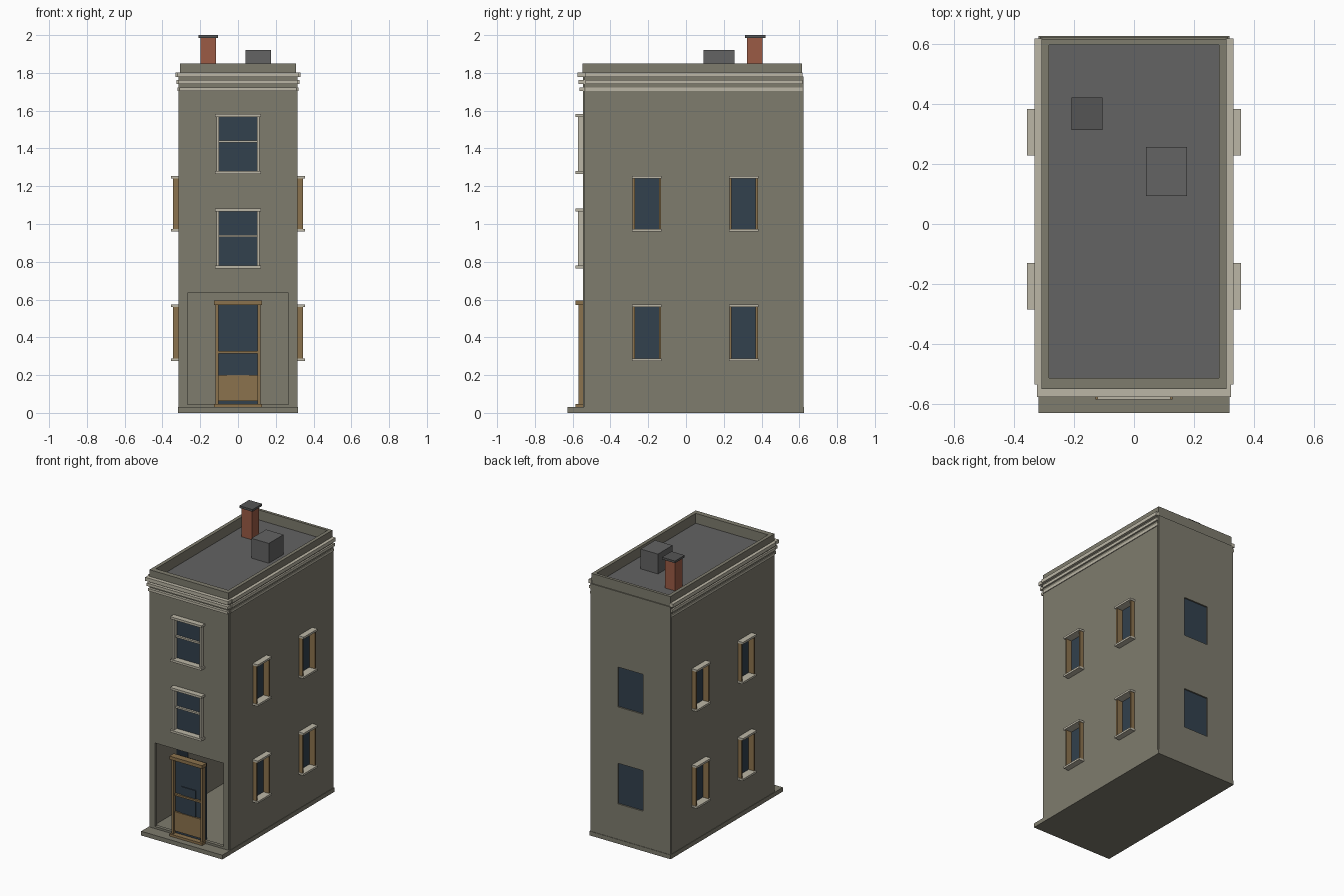
import bpy, bmesh

if "Cube" in bpy.data.objects:
    bpy.data.objects.remove(bpy.data.objects["Cube"], do_unlink=True)


def material(name, r, g, b):
    m = bpy.data.materials.new(name)
    m.use_nodes = True
    m.diffuse_color = (r, g, b, 1)
    m.node_tree.nodes["Principled BSDF"].inputs["Base Color"].default_value = (r, g, b, 1)
    return m


WALL = material("olive render", .21, .20, .155)
TRIM = material("cream trim", .50, .47, .38)
WOOD = material("brown wood", .26, .17, .075)
GLASS = material("dark glass", .032, .052, .075)
ROOF = material("grey roofing", .125, .125, .125)
BRICK = material("red brick", .33, .105, .06)
CAP = material("chimney slate", .09, .09, .09)


def box(name, mat, x, y, z):
    """Axis-aligned box from three (low, high) ranges."""
    bm = bmesh.new()
    bmesh.ops.create_cube(bm, size=1)
    for v in bm.verts:
        v.co = [r[0] if c < 0 else r[1] for c, r in zip(v.co, (x, y, z))]
    mesh = bpy.data.meshes.new(name)
    bm.to_mesh(mesh)
    bm.free()
    mesh.materials.append(mat)
    ob = bpy.data.objects.new(name, mesh)
    bpy.context.collection.objects.link(ob)
    return ob


def cut(wall, *holes):
    """Cut box-shaped openings through a wall and bake the result."""
    cutters = [box("cutter", WALL, *h) for h in holes]
    for c in cutters:
        c.hide_render = True
        mod = wall.modifiers.new("opening", 'BOOLEAN')
        mod.operation = 'DIFFERENCE'
        mod.solver = 'EXACT'
        mod.object = c
    bpy.context.view_layer.update()
    graph = bpy.context.evaluated_depsgraph_get()
    baked = bpy.data.meshes.new_from_object(wall.evaluated_get(graph))
    wall.modifiers.clear()
    wall.data = baked
    for c in cutters:
        bpy.data.objects.remove(c, do_unlink=True)


def sym(a):
    return (-a, a)


SIDE_Y = (-.207, .305)          # side window centres
LOW_Z = ((.28, .567), (.965, 1.247))
FRONT_Z = ((.775, 1.07), (1.275, 1.57))

# Ground slab and roof deck
box("base_slab", WALL, sym(.317), (-.628, .625), (0, .03))
box("inner_floor", WALL, sym(.295), (-.53, .6), (.03, .04))
box("roof_deck", ROOF, sym(.29), (-.515, .6), (1.74, 1.78))

# Front wall with shop opening and two window openings
front = box("front_wall", WALL, sym(.306), (-.545, -.52), (.03, 1.78))
cut(front, (sym(.268), (-.7, -.4), (.045, .635)),
    *[(sym(.108), (-.7, -.4), z) for z in FRONT_Z])

# Back wall with two recessed windows
back = box("back_wall", WALL, sym(.313), (.6, .622), (.03, 1.78))
cut(back, *[(sym(.098), (.5, .7), z) for z in LOW_Z])
for z in LOW_Z:
    box("back_window_glass", GLASS, sym(.1), (.604, .612), z)

# Parapet: four low walls around the roof
for s in (-1, 1):
    box("side_parapet", WALL, sorted((s * .283, s * .308)), (-.548, .615), (1.78, 1.85))
for y in ((-.548, -.512), (.595, .615)):
    box("end_parapet", WALL, sym(.283), y, (1.78, 1.85))

# Side walls with openings, windows and frames
for s, side in ((-1, "right"), (1, "left")):
    def xr(a, b):
        return sorted((s * a, s * b))

    wall = box(side + "_wall", WALL, xr(.288, .314), (-.54, .612), (.03, 1.78))
    cut(wall, *[(xr(.2, .4), (c - .066, c + .066), z) for c in SIDE_Y for z in LOW_Z])
    for c in SIDE_Y:
        for lo, hi in LOW_Z:
            box(side + "_window_glass", GLASS, xr(.292, .300), (c - .068, c + .068), (lo, hi))
            for e in (-1, 1):
                jamb = sorted((c + e * .064, c + e * .075))
                box(side + "_window_jamb", WOOD, xr(.300, .343), jamb, (lo, hi))
            for z in ((lo - .006, lo + .008), (hi - .007, hi + .007)):
                box(side + "_window_ledge", TRIM, xr(.300, .355), (c - .078, c + .078), z)

# Three stepped cornice bands on the front and both sides
for i, z in enumerate(((1.705, 1.723), (1.742, 1.762), (1.778, 1.803))):
    out = .006 * i
    box("front_cornice", TRIM, sym(.311 + out), (-.563 - out, -.53), z)
    for s in (-1, 1):
        box("side_cornice", TRIM, sorted((s * .305, s * (.319 + out))), (-.533, .617), z)

# Front sash windows
for lo, hi in FRONT_Z:
    box("front_window_glass", GLASS, sym(.11), (-.54, -.53), (lo, hi))
    box("front_window_rail", TRIM, sym(.104), (-.555, -.54), ((lo + hi) / 2 + .008, (lo + hi) / 2 + .02))
    for s in (-1, 1):
        box("front_window_jamb", TRIM, sorted((s * .1, s * .113)), (-.573, -.54), (lo, hi))
    for z in ((lo - .01, lo + .006), (hi - .004, hi + .012)):
        box("front_window_ledge", TRIM, sym(.122), (-.584, -.54), z)

# Glazed street door in a timber frame
box("door_glass", GLASS, sym(.113), (-.548, -.505), (.04, .58))
box("door_glass_inset", GLASS, sym(.057), (-.554, -.545), (.2, .387))
box("door_panel", WOOD, sym(.106), (-.56, -.545), (.064, .2))
box("door_rail", WOOD, sym(.106), (-.563, -.545), (.315, .328))
box("door_lintel", WOOD, sym(.128), (-.584, -.535), (.572, .595))
box("door_sill", WOOD, sym(.128), (-.584, -.535), (.03, .046))
for s in (-1, 1):
    box("door_jamb", WOOD, sorted((s * .104, s * .12)), (-.57, -.535), (.04, .575))

# Roof hatch and chimney
box("roof_hatch", ROOF, (.04, .176), (.093, .256), (1.77, 1.92))
box("chimney_stack", BRICK, (-.198, -.117), (.322, .404), (1.77, 1.987))
box("chimney_cap", CAP, (-.208, -.105), (.312, .42), (1.985, 2.0))
